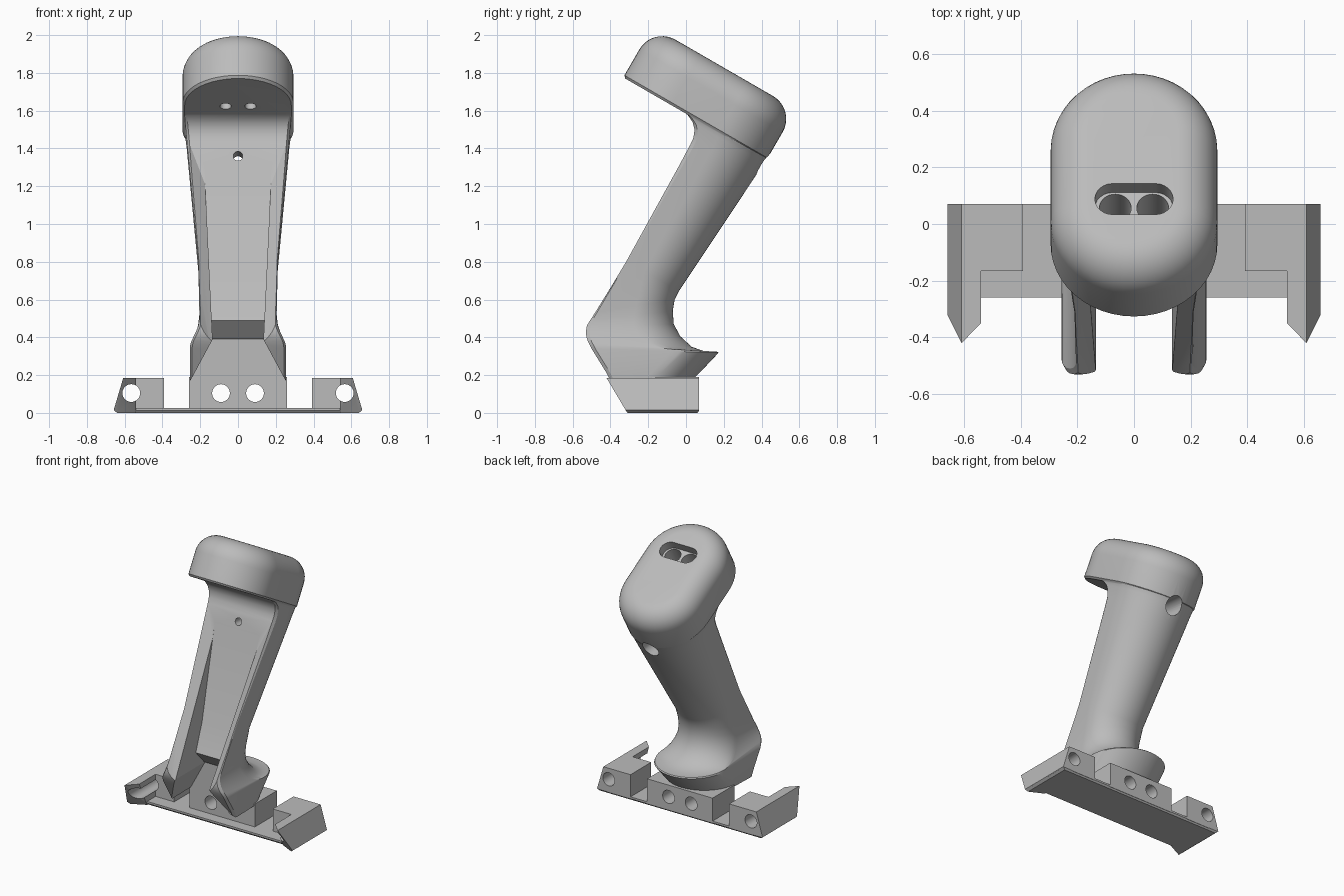
import bpy, bmesh, math
from mathutils import Vector

cube = bpy.data.objects.get("Cube")
if cube:
    bpy.data.objects.remove(cube)

grey = bpy.data.materials.new("light grey")
grey.use_nodes = True
grey.diffuse_color = (0.5, 0.5, 0.5, 1)
grey.node_tree.nodes["Principled BSDF"].inputs["Base Color"].default_value = (0.5, 0.5, 0.5, 1)

S, C = math.sin(math.radians(30)), math.cos(math.radians(30))


def tilt(x, v, w):
    """Handle frame (x, depth, along the leaning axis) to world."""
    return Vector((x, S * w + C * v, C * w - S * v))


def finish(name, bm):
    bmesh.ops.recalc_face_normals(bm, faces=bm.faces)
    mesh = bpy.data.meshes.new(name)
    bm.to_mesh(mesh)
    bm.free()
    mesh.materials.append(grey)
    ob = bpy.data.objects.new(name, mesh)
    bpy.context.scene.collection.objects.link(ob)
    return ob


def loft(name, rings):
    bm = bmesh.new()
    rows = [[bm.verts.new(p) for p in ring] for ring in rings]
    n = len(rows[0])
    for a, b in zip(rows, rows[1:]):
        for i in range(n):
            bm.faces.new((a[i], a[(i + 1) % n], b[(i + 1) % n], b[i]))
    bm.faces.new(rows[0])
    bm.faces.new(rows[-1])
    return finish(name, bm)


def hull(name, points):
    bm = bmesh.new()
    for p in points:
        bm.verts.new(p)
    bmesh.ops.convex_hull(bm, input=bm.verts)
    bmesh.ops.dissolve_limit(bm, angle_limit=0.01, verts=bm.verts, edges=bm.edges)
    return finish(name, bm)


def box(name, x0, x1, y0, y1, z0, z1):
    return hull(name, [(x, y, z) for x in (x0, x1) for y in (y0, y1) for z in (z0, z1)])


def rod(name, a, b, r):
    a, b = Vector(a), Vector(b)
    q = (b - a).to_track_quat('Z', 'Y')
    circle = [q @ Vector((r * math.cos(t * math.pi / 16), r * math.sin(t * math.pi / 16), 0))
              for t in range(32)]
    return loft(name, [[p + c for c in circle] for p in (a, b)])


def combine(ob, tool, mode='DIFFERENCE'):
    mod = ob.modifiers.new("cut", 'BOOLEAN')
    mod.operation, mod.solver, mod.object = mode, 'EXACT', tool
    bpy.context.view_layer.objects.active = ob
    bpy.ops.object.modifier_apply(modifier=mod.name)
    bpy.data.objects.remove(tool)


def smooth(ob):
    bpy.ops.object.select_all(action='DESELECT')
    ob.select_set(True)
    bpy.context.view_layer.objects.active = ob
    bpy.ops.object.shade_smooth_by_angle(angle=math.radians(28))


def section(front, back, a):
    """Flat-fronted, round-backed ring between two (y, z) points."""
    f, b = Vector((0, *front)), Vector((0, *back))
    d = (b - f).normalized()
    mid, x = b - d * a, Vector((1, 0, 0))
    ring = [f - x * (a - 0.012), f + x * (a - 0.012), f + d * 0.02 + x * a]
    for i in range(33):
        t = math.pi * i / 32
        ring.append(mid + x * a * math.cos(t) + d * a * math.sin(t))
    return ring + [f + d * 0.02 - x * a]


# Handle: flared foot, leaning grip, concave fillet under the head
foot = [((-0.40, 0.17), (0.04, 0.18), 0.255), ((-0.42, 0.21), (0.07, 0.21), 0.255),
        ((-0.50, 0.34), (0.172, 0.318), 0.255), ((-0.51, 0.36), (0.165, 0.324), 0.253),
        ((-0.52, 0.38), (0.10, 0.325), 0.248), ((-0.527, 0.40), (0.03, 0.35), 0.238),
        ((-0.53, 0.43), (-0.03, 0.405), 0.223), ((-0.525, 0.46), (-0.065, 0.47), 0.211),
        ((-0.515, 0.49), (-0.07, 0.54), 0.205), ((-0.49, 0.53), (-0.06, 0.60), 0.205)]
rings = [section(*s) for s in foot]
for w, vf, vb, a in [(0.54, -0.69, -0.355, 0.21), (1.24, -0.69, -0.31, 0.268),
                     (1.28, -0.694, -0.308, 0.271), (1.32, -0.71, -0.306, 0.275),
                     (1.35, -0.738, -0.305, 0.279), (1.37, -0.78, -0.304, 0.282),
                     (1.377, -0.83, -0.303, 0.285), (1.5, -0.83, -0.302, 0.29)]:
    rings.append(section(tilt(0, vf, w)[1:], tilt(0, vb, w)[1:], a))
handle = loft("handle", rings)


# Head: pill-shaped cap with a rounded upper rim
def pill(w, inset, r=0.294, v0=-1.176, v1=-0.30):
    ring = []
    for end, start in ((v1 - r, 0), (v0 + r, math.pi)):
        for i in range(25):
            t = start + math.pi * i / 24
            ring.append(tilt((r - inset) * math.cos(t), end + (r - inset) * math.sin(t), w))
    return ring


R, TOP = 0.14, 1.683
rim = [pill(1.372, 0.012), pill(1.385, 0)]
for i in range(11):
    t = math.pi / 2 * i / 10
    rim.append(pill(TOP - R + R * math.sin(t), R * (1 - math.cos(t))))
combine(handle, loft("head", rim), 'UNION')

# Front channel: sloping floor with a wedge bump, then the open gap between the legs
profile = [(0.022, 1.419), (-0.195, 0.68), (-0.28, 0.49), (-0.18, 0.38), (-0.8, 0.38), (-0.8, 1.419)]
combine(handle, loft("channel", [[(s * (0.14 + (z - 0.5) * 0.047), y, z) for y, z in profile]
                                 for s in (-1, 1)]))
combine(handle, hull("leg_gap", [(s * x, y, z) for s in (-1, 1) for y in (-0.8, -0.18)
                                 for x, z in ((0.134, 0.39), (0.29, 0.10))]))
wedge = [(0.255, -0.69, 1.24), (0.35, -0.75, 1.24), (0.175, -0.64, 1.03),
         (0.13, -0.64, -0.05), (0.26, -0.75, -0.05)]
combine(handle, hull("channel_bevel", [tilt(s * x, v, w) for s in (-1, 1) for x, v, w in wedge]))

# Screw hole with a counterbore at the back
combine(handle, rod("screw_hole", (0, -0.1, 1.37), (0, 0.6, 1.30), 0.025))
combine(handle, rod("counterbore", (0, 0.26, 1.334), (0, 0.6, 1.30), 0.06))

# Top slot with two stepped holes
V = -0.87
slot = []
for side, start in ((1, -math.pi / 2), (-1, math.pi / 2)):
    for i in range(13):
        t = start + math.pi * i / 12
        slot.append((side * 0.075 + 0.063 * math.cos(t), V + 0.063 * math.sin(t)))
combine(handle, loft("slot", [[tilt(x, v, w) for x, v in slot] for w in (1.62, 1.8)]))
for s in (-1, 1):
    combine(handle, rod("bore", tilt(s * 0.066, V, 1.43), tilt(s * 0.066, V, 1.75), 0.056))
    combine(handle, rod("through_hole", tilt(s * 0.066, V, 1.2), tilt(s * 0.066, V, 1.5), 0.03))
smooth(handle)

# Base plate and centre block
hull("base_plate", [(s * x, y, z) for s in (-1, 1) for x, y, z in
                    ((0.64, -0.25, 0), (0.64, 0.06, 0), (0.655, -0.26, 0.012),
                     (0.655, 0.07, 0.012), (0.652, -0.26, 0.025), (0.652, 0.07, 0.025))])
block = box("centre_block", -0.26, 0.26, -0.18, 0.07, 0.01, 0.19)
for x in (-0.09, 0.09):
    combine(block, rod("drill", (x, -0.6, 0.105), (x, 0.3, 0.105), 0.047))
smooth(block)

# End blocks with forward-pointing jaws
for s, side in ((1, "left"), (-1, "right")):
    end = box(side + "_end_block", s * 0.392, s * 0.58, -0.165, 0.07, 0.01, 0.184)
    jaw = hull("jaw", [(s * x, y, z) for x, y, z in
                       ((0.608, -0.42, 0.184), (0.54, -0.35, 0.184), (0.54, 0.07, 0.184),
                        (0.608, 0.07, 0.184), (0.658, -0.32, 0.015), (0.54, -0.27, 0.015),
                        (0.658, 0.07, 0.015), (0.54, 0.07, 0.015), (0.64, -0.31, 0),
                        (0.54, -0.26, 0), (0.64, 0.06, 0), (0.54, 0.06, 0))])
    combine(end, jaw, 'UNION')
    combine(end, rod("drill", (s * 0.565, -0.6, 0.105), (s * 0.565, 0.3, 0.105), 0.047))
    smooth(end)
